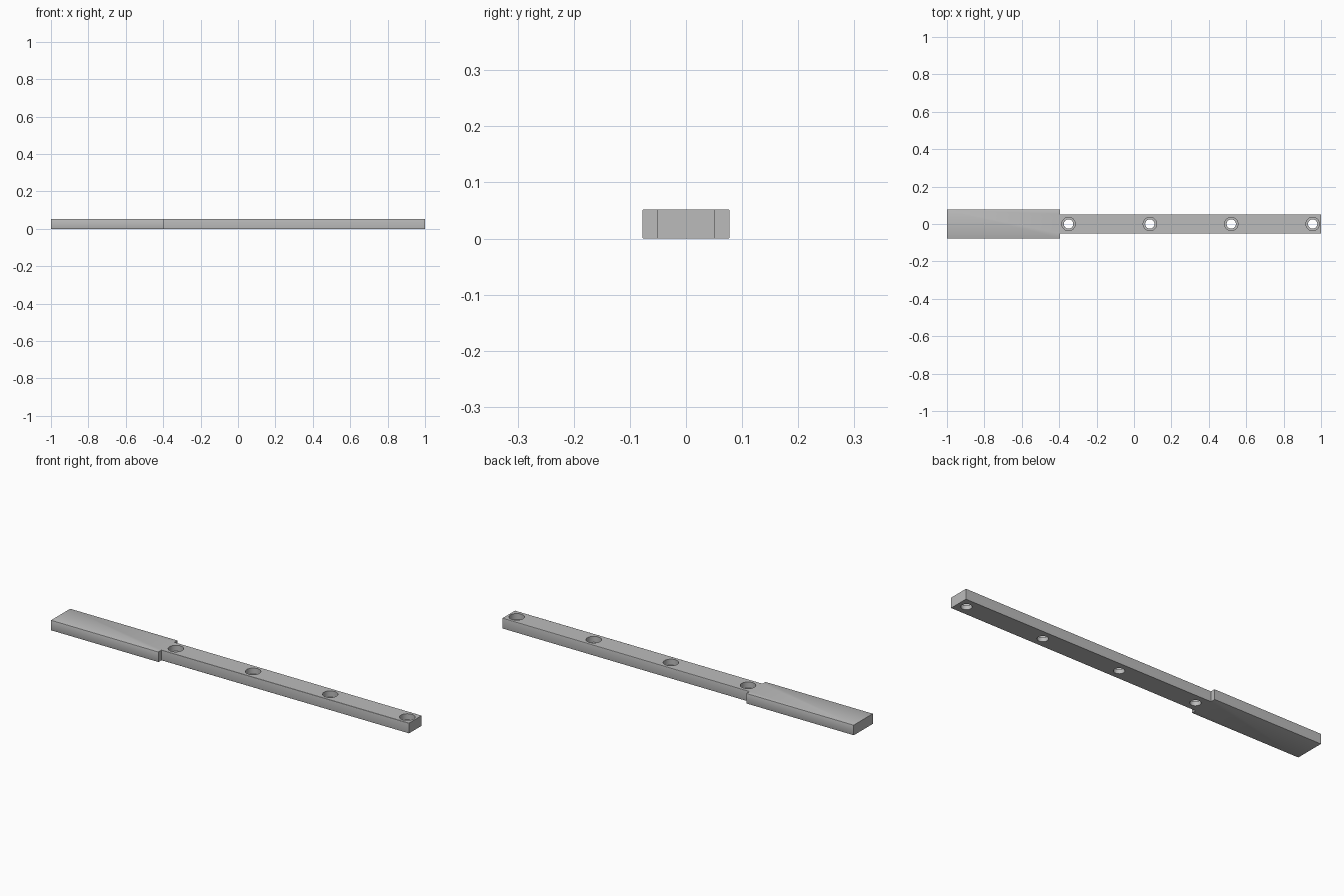
import bpy
import bmesh
from math import cos, sin, tau

cube = bpy.data.objects.get("Cube")
if cube:
    bpy.data.objects.remove(cube, do_unlink=True)

THICK = 0.052
STEP_X = -0.395
WIDE, NARROW = 0.0775, 0.052
HOLE_X = [-0.35 + 0.435 * i for i in range(4)]

grey = bpy.data.materials.new("light_grey")
grey.use_nodes = True
colour = (0.5, 0.5, 0.5, 1)
grey.diffuse_color = colour
grey.node_tree.nodes["Principled BSDF"].inputs["Base Color"].default_value = colour


def add_object(name, bm):
    bmesh.ops.recalc_face_normals(bm, faces=bm.faces)
    mesh = bpy.data.meshes.new(name)
    bm.to_mesh(mesh)
    bm.free()
    obj = bpy.data.objects.new(name, mesh)
    bpy.context.collection.objects.link(obj)
    mesh.materials.append(grey)
    return obj


def stepped_bar():
    # Mirrored stepped outline, extruded upward
    half = [(-1, WIDE), (STEP_X, WIDE), (STEP_X, NARROW), (1, NARROW)]
    outline = half + [(x, -y) for x, y in reversed(half)]
    bm = bmesh.new()
    face = bm.faces.new([bm.verts.new((x, y, 0)) for x, y in outline])
    top = bmesh.ops.extrude_face_region(bm, geom=[face])["geom"]
    bmesh.ops.translate(bm, vec=(0, 0, THICK),
                        verts=[v for v in top if isinstance(v, bmesh.types.BMVert)])
    # Softened long edges
    long_edges = [e for e in bm.edges
                  if abs(e.verts[0].co.x - e.verts[1].co.x) > 0.1]
    bmesh.ops.bevel(bm, geom=long_edges, offset=0.002, segments=2,
                    profile=0.5, affect='EDGES')
    return add_object("stepped_bar", bm)


def hole_cutter(x, sides=32):
    # Counterbored screw hole as one lathed solid
    profile = [(0.025, -0.02), (0.025, 0.022), (0.036, 0.022), (0.036, THICK + 0.02)]
    bm = bmesh.new()
    rings = [[bm.verts.new((x + r * cos(tau * i / sides), r * sin(tau * i / sides), z))
              for i in range(sides)] for r, z in profile]
    for a, b in zip(rings, rings[1:]):
        for i in range(sides):
            j = (i + 1) % sides
            bm.faces.new((a[i], a[j], b[j], b[i]))
    bm.faces.new(rings[0])
    bm.faces.new(rings[-1])
    cutter = add_object("hole_cutter", bm)
    cutter.hide_render = True
    return cutter


bar = stepped_bar()
bpy.context.view_layer.objects.active = bar
bar.select_set(True)
for x in HOLE_X:
    cutter = hole_cutter(x)
    cut = bar.modifiers.new("screw_hole", 'BOOLEAN')
    cut.operation = 'DIFFERENCE'
    cut.solver = 'EXACT'
    cut.object = cutter
    bpy.ops.object.modifier_apply(modifier=cut.name)
    bpy.data.objects.remove(cutter, do_unlink=True)

bpy.ops.object.shade_smooth_by_angle(angle=0.5)
